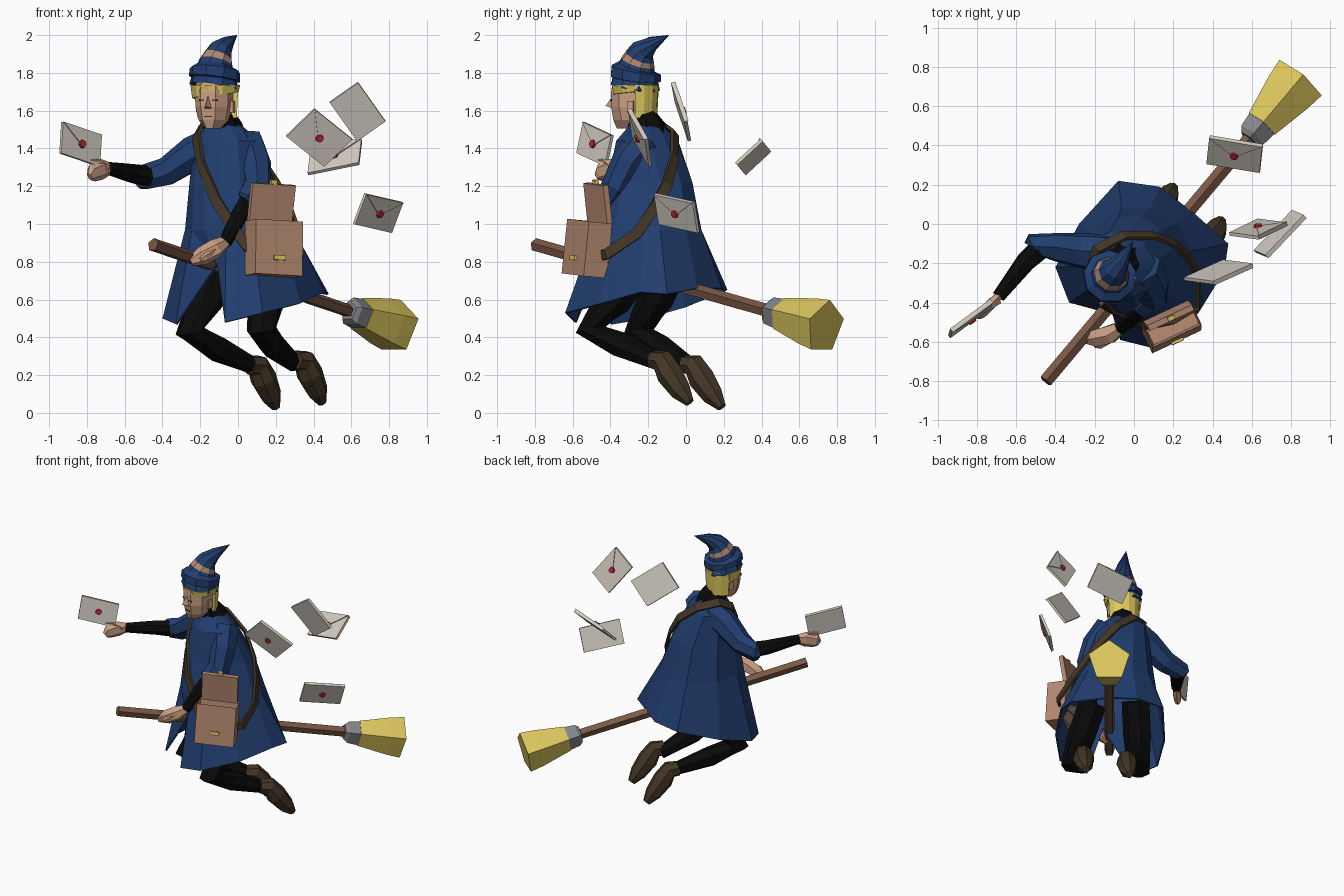
import bpy, bmesh, math
from mathutils import Vector as V, Matrix

if "Cube" in bpy.data.objects:
    bpy.data.objects.remove(bpy.data.objects["Cube"])

def mat(name, r, g, b):
    m = bpy.data.materials.new(name)
    lin = [((c / 255 + 0.055) / 1.055) ** 2.4 for c in (r, g, b)]
    m.diffuse_color = (*lin, 1)
    m.use_nodes = True
    m.node_tree.nodes["Principled BSDF"].inputs["Base Color"].default_value = m.diffuse_color
    return m

BLUE = mat("coat blue", 33, 62, 111)
BLACK = mat("black cloth", 10, 10, 11)
SKIN = mat("skin", 205, 160, 132)
YELLOW = mat("straw yellow", 222, 200, 94)
LEATHER = mat("tan leather", 180, 137, 112)
WOOD = mat("broom wood", 124, 88, 68)
GREY = mat("metal grey", 133, 135, 139)
BROWN = mat("dark brown", 68, 54, 38)
RED = mat("seal red", 190, 42, 48)
PAPER = mat("paper", 210, 203, 193)

F = V((-0.64, -0.77, 0))      # flight direction
L = V((0.77, -0.64, 0))       # rider's left

def make(name, verts, faces, mats, idx=None):
    me = bpy.data.meshes.new(name)
    me.from_pydata([tuple(v) for v in verts], [], faces)
    for m in mats:
        me.materials.append(m)
    if idx:
        me.polygons.foreach_set("material_index", idx)
    bm = bmesh.new()
    bm.from_mesh(me)
    bmesh.ops.remove_doubles(bm, verts=bm.verts, dist=0.0005)
    bmesh.ops.recalc_face_normals(bm, faces=bm.faces)
    bm.to_mesh(me)
    bm.free()
    ob = bpy.data.objects.new(name, me)
    bpy.context.collection.objects.link(ob)
    return ob

def tube(name, pts, n, mats, ref=(0, 0, 1), seg=None, flat=1.0):
    """Loft n-sided rings through (x, y, z, radius) points; seg = material per span."""
    mats = mats if isinstance(mats, list) else [mats]
    P = [V(p[:3]) for p in pts]
    verts, faces, idx = [], [], []
    for i, p in enumerate(P):
        t = V()
        if i:
            t += (p - P[i - 1]).normalized()
        if i < len(P) - 1:
            t += (P[i + 1] - p).normalized()
        s = t.cross(V(ref)).normalized()
        u = s.cross(t).normalized()
        for k in range(n):
            a = 2 * math.pi * k / n
            verts.append(p + pts[i][3] * (u * math.cos(a) + s * math.sin(a) * flat))
    for i in range(len(P) - 1):
        for k in range(n):
            k2 = (k + 1) % n
            faces.append((i * n + k, i * n + k2, i * n + n + k2, i * n + n + k))
            idx.append(seg[i] if seg else 0)
    end = (len(P) - 1) * n
    faces += [tuple(range(n))[::-1], tuple(range(end, end + n))]
    idx += [idx[0], idx[-1]]
    return make(name, verts, faces, mats, idx)

def box(name, size, M, m):
    h = [s / 2 for s in size]
    v = [M @ V((x * h[0], y * h[1], z * h[2])) for x in (-1, 1) for y in (-1, 1) for z in (-1, 1)]
    f = [(0, 1, 3, 2), (4, 6, 7, 5), (0, 4, 5, 1), (2, 3, 7, 6), (0, 2, 6, 4), (1, 5, 7, 3)]
    return make(name, v, f, [m])

# Broom: handle, ferrule and bristles share one axis
def on_broom(t, r):
    return (-0.45 + 1.05 * t, -0.80 + 1.25 * t, 0.89 - 0.355 * t, r)
tube("broom_handle", [on_broom(0, .036), on_broom(1.03, .036)], 5, WOOD)
tube("broom_ferrule", [on_broom(.985, .055), on_broom(1.0, .078), on_broom(1.05, .088)], 5, GREY)
tube("broom_bristles", [on_broom(1.045, .091), on_broom(1.17, .135), on_broom(1.23, .148)], 5, YELLOW)

# Coat: flared rings over an open-fronted hem
hem = [(-.07, -.59, .48), (.13, -.64, .53), (.33, -.45, .58), (.46, -.24, .64), (.48, -.10, .63),
       (.30, .06, .66), (.13, .19, .66), (-.08, .22, .65), (-.28, 0, .56), (-.40, -.22, .50), (-.33, -.40, .47)]
dirs = [(V((x, y, 0)) - V((.03, -.2, 0))).normalized() for x, y, z in hem] + [F]
cv = [V(h) for h in hem] + [V((-.11, -.46, .79))]
for cx, cy, z, rl, rf in [(.01, -.2, .97, .29, .29), (-.03, -.19, 1.22, .22, .235),
                          (-.06, -.205, 1.44, .19, .145), (-.075, -.21, 1.53, .085, .085)]:
    cv += [V((cx, cy, z)) + L * rl * d.dot(L) + F * rf * d.dot(F) for d in dirs]
cf = [(i, i + 1, i + 13, i + 12) for i in range(10)]
cf += [(22, 10, 11), (22, 11, 23), (11, 0, 12), (11, 12, 23)]
cf += [(r * 12 + k, r * 12 + (k + 1) % 12, r * 12 + 12 + (k + 1) % 12, r * 12 + 12 + k)
       for r in range(1, 4) for k in range(12)]
coat = make("coat", cv, cf, [BLUE])
coat.modifiers.new("thickness", "SOLIDIFY").thickness = 0.012

# Arms: sleeves, forearms and hands
tube("right_sleeve", [(-.12, -.15, 1.42, .10), (-.24, -.14, 1.37, .095), (-.38, -.12, 1.275, .078),
                      (-.505, -.11, 1.245, .068), (-.51, -.12, 1.245, .055)], 7, BLUE)
tube("right_forearm", [(-.46, -.11, 1.25, .058), (-.55, -.19, 1.265, .052), (-.69, -.37, 1.295, .034)], 7, BLACK)
tube("right_hand", [(-.67, -.35, 1.295, .03), (-.72, -.40, 1.29, .055), (-.77, -.45, 1.27, .05),
                    (-.785, -.47, 1.25, .025)], 6, SKIN, flat=.55)
tube("right_thumb", [(-.69, -.39, 1.30, .02), (-.75, -.43, 1.335, .016), (-.79, -.46, 1.335, .012)], 5, SKIN)
tube("left_sleeve", [(.04, -.22, 1.43, .10), (.09, -.31, 1.32, .09), (.10, -.37, 1.2, .078),
                     (.05, -.42, 1.12, .07), (.04, -.425, 1.11, .055)], 7, BLUE, ref=L)
tube("left_forearm", [(.08, -.39, 1.17, .05), (.01, -.45, 1.05, .05), (-.07, -.53, .90, .034)], 7, BLACK, ref=L)
tube("left_hand", [(-.06, -.52, .91, .03), (-.12, -.56, .87, .052), (-.19, -.58, .83, .05),
                   (-.25, -.585, .80, .025)], 6, SKIN)
tube("left_thumb", [(-.11, -.58, .87, .02), (-.17, -.62, .83, .016), (-.2, -.62, .81, .01)], 5, SKIN)

# Legs and shoes
tube("right_leg", [(-.07, -.06, .82, .10), (-.16, -.15, .62, .10), (-.255, -.25, .43, .08),
                   (-.11, -.13, .34, .07), (.08, .02, .25, .045)], 7, BLACK, ref=L)
tube("left_leg", [(.16, -.24, .80, .10), (.15, -.38, .60, .10), (.125, -.505, .44, .08),
                  (.18, -.35, .36, .07), (.30, -.13, .26, .045)], 7, BLACK, ref=L)
for side, dx, dy, dz in [("right", 0, 0, 0), ("left", .245, -.17, .025)]:
    pts = [(.06, .0, .255, .052), (.105, .045, .25, .062), (.135, .085, .18, .072),
           (.175, .145, .09, .058), (.2, .19, .03, .026)]
    tube(side + "_shoe", [(x + dx, y + dy, z + dz, r) for x, y, z, r in pts], 7, BROWN, ref=L)

# Neck and head, the face turned slightly to the rider's right
tube("neck", [(-.06, -.19, 1.42, .115), (-.075, -.21, 1.51, .1), (-.10, -.24, 1.58, .075)], 8, BLACK, ref=(0, 1, 0))
H = V((-.12, -.265, 0))
yaw = math.radians(-18)
fd = V((math.sin(yaw), -math.cos(yaw), 0))
sd = V((math.cos(yaw), math.sin(yaw), 0))
def head_pt(a, f, z):
    return H + sd * a + fd * f + V((0, 0, z))
hv, hf = [], []
prof = [(1.505, .04, .10, .02), (1.55, .075, .115, -.05), (1.62, .09, .125, -.08), (1.70, .092, .125, -.085), (1.78, .085, .11, -.085)]
for z, w, f, b in prof:
    hv += [head_pt(a, q, z) for a, q in [(w * .45, f), (w, f - .06), (w, b + .03), (w * .5, b),
                                         (-w * .5, b), (-w, b + .03), (-w, f - .06), (-w * .45, f)]]
for r in range(4):
    hf += [(r * 8 + k, r * 8 + (k + 1) % 8, r * 8 + 8 + (k + 1) % 8, r * 8 + 8 + k) for k in range(8)]
hf += [tuple(range(8)), tuple(range(32, 40))]
make("head", hv, hf, [SKIN])
make("nose", [head_pt(0, .118, 1.69), head_pt(.024, .115, 1.61), head_pt(-.024, .115, 1.61), head_pt(0, .17, 1.625)],
     [(0, 1, 3), (0, 3, 2), (1, 2, 3), (0, 2, 1)], [SKIN])
R = Matrix.Rotation(yaw, 4, 'Z')
def plate(name, a, f, z, size, m):
    box(name, size, Matrix.Translation(head_pt(a, f, z)) @ R, m)
for s, n in [(-1, "right"), (1, "left")]:
    plate(n + "_eye", s * .036, .123, 1.655, (.028, .008, .008), BROWN)
    plate(n + "_ear", s * .092, .0, 1.62, (.022, .035, .06), SKIN)
plate("mouth", 0, .117, 1.57, (.045, .008, .006), BROWN)

# Hair: walls around the head, capped by the hat
def arc(name, a0, a1, r0, r1, low, z1, n):
    v, f = [], []
    for i in range(n + 1):
        a = math.radians(a0 + (a1 - a0) * i / n)
        d = fd * math.cos(a) + sd * math.sin(a)
        lo = low[0] + (low[1] - low[0]) * i / n
        v += [H + d * r + V((0, 0, z)) for r, z in ((r0 * .9, lo), (r1 * .93, lo), (r1, z1), (r0, z1))]
    for i in range(n):
        f += [(i * 4 + k, i * 4 + (k + 1) % 4, i * 4 + 4 + (k + 1) % 4, i * 4 + 4 + k) for k in range(4)]
    f += [(0, 1, 2, 3), (n * 4 + 3, n * 4 + 2, n * 4 + 1, n * 4)]
    make(name, v, f, [YELLOW])
arc("hair_back", 105, 255, .06, .122, (1.56, 1.56), 1.735, 6)
arc("hair_fringe", -105, 105, .09, .132, (1.66, 1.70), 1.735, 6)

# Hat with rolled brim, ribbon and bent tip
tube("hat", [(-.128, -.272, 1.722, .115), (-.127, -.271, 1.726, .134), (-.126, -.27, 1.765, .124), (-.125, -.269, 1.77, .138),
             (-.122, -.267, 1.815, .136), (-.12, -.262, 1.83, .10), (-.115, -.255, 1.855, .092),
             (-.105, -.245, 1.885, .08), (-.092, -.228, 1.92, .065), (-.06, -.18, 1.955, .04),
             (-.005, -.09, 2.0, .001)], 9, [BLUE, LEATHER], ref=(0, 1, 0), seg=[0, 0, 0, 0, 0, 0, 1, 0, 0, 0])

# Shoulder strap: closed ribbon around the torso
path = [V(p) for p in [(-.19, -.13, 1.53), (-.05, -.06, 1.48), (.10, -.06, 1.36), (.205, -.10, 1.21), (.275, -.17, 1.08),
                       (.325, -.26, .95), (.33, -.42, .84), (.20, -.50, .82), (.05, -.53, .88), (-.04, -.48, 1.0),
                       (-.12, -.44, 1.13), (-.2, -.32, 1.33), (-.22, -.23, 1.47)]]
sv, sf, n = [], [], len(path)
for i, p in enumerate(path):
    t = (path[(i + 1) % n] - path[i - 1]).normalized()
    o = p - V((-.03, -.2, min(p.z, 1.35)))
    s = t.cross(o).normalized()
    o = s.cross(t).normalized()
    sv += [p + s * a + o * b for a, b in ((-.028, -.008), (.028, -.008), (.028, .01), (-.028, .01))]
    j = (i + 1) % n
    sf += [(i * 4 + k, i * 4 + (k + 1) % 4, j * 4 + (k + 1) % 4, j * 4 + k) for k in range(4)]
make("strap", sv, sf, [BROWN])

# Satchel: hollowed box, raised lid, clasps
def rot(deg, axis):
    return Matrix.Rotation(math.radians(deg), 4, axis)
B = Matrix.Translation((.19, -.525, .87)) @ rot(25, 'Z') @ rot(3, 'Y') @ rot(-5, 'X')
bag = box("satchel", (.275, .135, .29), B, LEATHER)
bm = bmesh.new()
bm.from_mesh(bag.data)
top = max(bm.faces, key=lambda f: f.calc_center_median().z)
bmesh.ops.inset_region(bm, faces=[top], thickness=.015)
bmesh.ops.translate(bm, verts=top.verts, vec=(0, 0, -.2))
bm.to_mesh(bag.data)
bm.free()
LID = B @ Matrix.Translation((0, .06, .145)) @ rot(13, 'X')
box("satchel_lid", (.25, .03, .21), LID @ Matrix.Translation((0, 0, .1)), LEATHER)
box("satchel_clasp", (.065, .022, .024), B @ Matrix.Translation((0, -.07, -.055)), YELLOW)
box("lid_clasp", (.035, .022, .045), LID @ Matrix.Translation((0, 0, .205)), YELLOW)

# Letters: slab, triangular flap and wax seal; corners clockwise from the sealed side
def letter(name, a, b, c):
    a, b, c = V(a), V(b), V(c)
    d = a + c - b
    nrm = (d - a).cross(b - a).normalized()
    mid = (a + c) / 2
    quad = [a, b, c, d]
    v = [p - nrm * .01 for p in quad] + [p + nrm * .008 for p in quad]
    make(name, v, [(0, 1, 2, 3), (4, 5, 6, 7)] + [(k, (k + 1) % 4, 4 + (k + 1) % 4, 4 + k) for k in range(4)], [PAPER])
    tri = [a, b, mid + (mid - (a + b) / 2) * .1]
    v = [p + nrm * .006 for p in tri] + [p + nrm * .014 for p in tri]
    make(name + "_flap", v, [(0, 1, 2), (3, 4, 5), (0, 1, 4, 3), (1, 2, 5, 4), (2, 0, 3, 5)], [PAPER])
    tube(name + "_seal", [(*(mid + nrm * .01), .023), (*(mid + nrm * .024), .02)], 7, RED, ref=b - a)

letter("held_letter", (-.93, -.54, 1.54), (-.725, -.39, 1.47), (-.735, -.425, 1.305))
letter("letter_1", (.405, -.30, 1.61), (.605, -.21, 1.45), (.455, -.19, 1.305))
letter("letter_2", (.78, 0, 1.545), (.635, -.07, 1.75), (.485, -.05, 1.645))
letter("letter_3", (.385, .445, 1.39), (.655, .40, 1.445), (.64, .265, 1.32))
letter("letter_4", (.675, -.165, 1.16), (.87, .04, 1.115), (.81, .065, .955))
